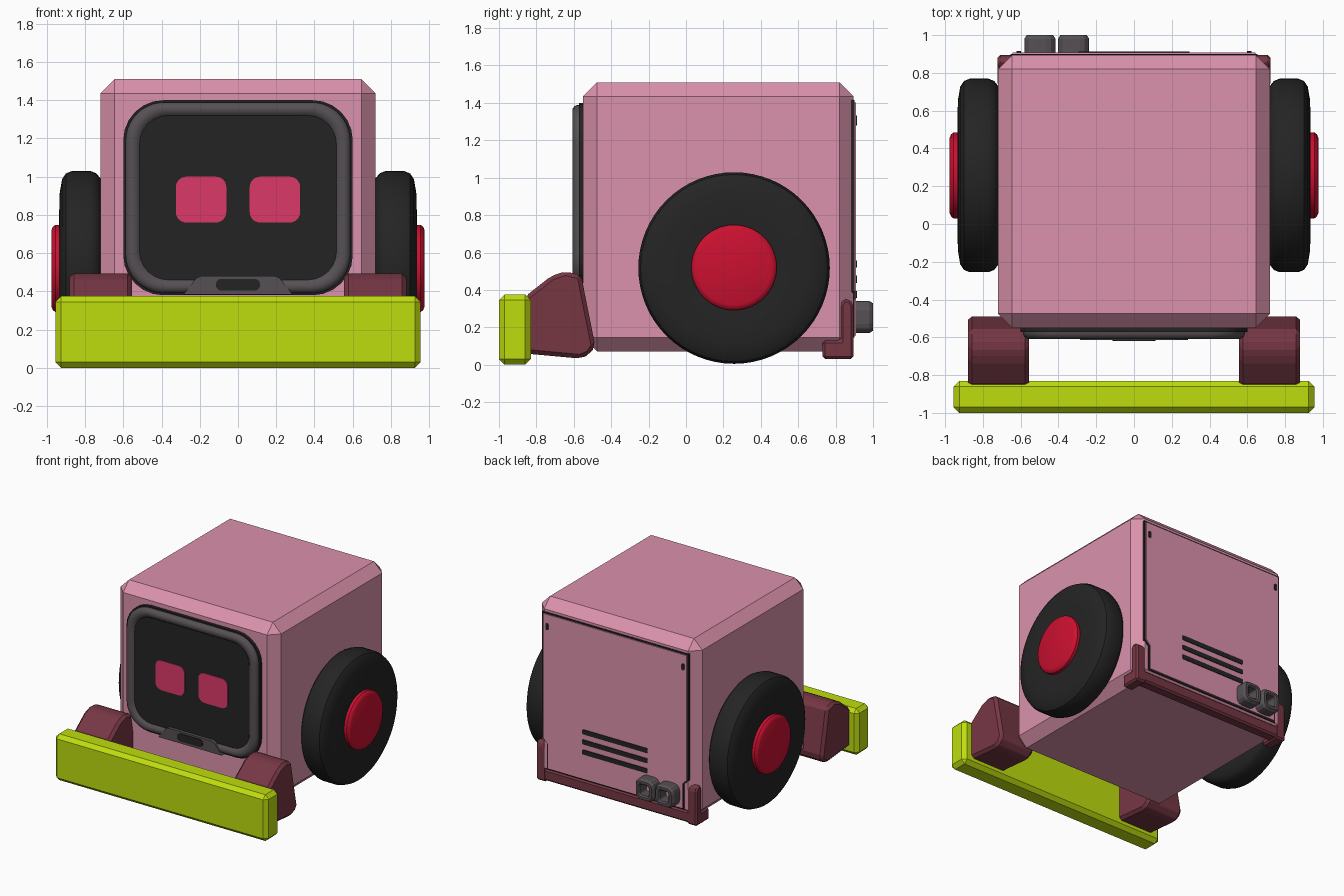
import bpy, bmesh, math
from mathutils import Vector

if "Cube" in bpy.data.objects:
    bpy.data.objects.remove(bpy.data.objects["Cube"])


def material(name, rgb):
    m = bpy.data.materials.new(name)
    lin = [(c / 255 / 12.92) if c < 11 else ((c / 255 + 0.055) / 1.055) ** 2.4 for c in rgb]
    m.diffuse_color = (*lin, 1)
    m.use_nodes = True
    m.node_tree.nodes["Principled BSDF"].inputs["Base Color"].default_value = m.diffuse_color
    return m


PINK = material("pink_paint", (219, 146, 172))
BLACK = material("black_rubber", (36, 36, 36))
GREY = material("dark_grey_trim", (86, 80, 84))
MAROON = material("maroon_plastic", (118, 55, 68))
LIME = material("lime_bumper", (191, 221, 15))
RED = material("red_hub", (204, 16, 48))
EYE = material("crimson_eye", (220, 57, 105))


def finish(bm, name, mat, smooth=0):
    bmesh.ops.recalc_face_normals(bm, faces=bm.faces)
    if smooth:
        for f in bm.faces:
            f.smooth = True
        for e in bm.edges:
            e.smooth = e.calc_face_angle(0) < math.radians(smooth)
    me = bpy.data.meshes.new(name)
    bm.to_mesh(me)
    bm.free()
    me.materials.append(mat)
    ob = bpy.data.objects.new(name, me)
    bpy.context.collection.objects.link(ob)
    return ob


def loft(name, loops, mat, ring=False, smooth=0):
    """Skin a list of point loops; cap the ends or join them into a ring."""
    bm = bmesh.new()
    vs = [[bm.verts.new(p) for p in lp] for lp in loops]
    n = len(vs[0])
    pairs = list(zip(vs, vs[1:])) + ([(vs[-1], vs[0])] if ring else [])
    for a, b in pairs:
        for i in range(n):
            j = (i + 1) % n
            bm.faces.new((a[i], a[j], b[j], b[i]))
    if not ring:
        bm.faces.new(vs[0])
        bm.faces.new(vs[-1])
    return finish(bm, name, mat, smooth)


def rounded(cx, cz, hw, hh, r, y, seg=6):
    """Rounded rectangle facing along y."""
    pts = []
    for k, (sx, sz) in enumerate([(1, 1), (-1, 1), (-1, -1), (1, -1)]):
        for i in range(seg + 1):
            a = math.pi / 2 * (k + i / seg)
            pts.append(Vector((cx + sx * (hw - r) + r * math.cos(a), y,
                               cz + sz * (hh - r) + r * math.sin(a))))
    return pts


def plate(name, cx, cz, hw, hh, r, y0, y1, mat):
    return loft(name, [rounded(cx, cz, hw, hh, r, y) for y in (y0, y1)], mat)


def prism(name, pts, a, b, axis, mat, bevel=0):
    """Extrude a 2D outline along x (points are y,z) or y (points are x,z)."""
    bm = bmesh.new()
    def place(p, d):
        return (d, p[0], p[1]) if axis == 'x' else (p[0], d, p[1])
    lo = [bm.verts.new(place(p, a)) for p in pts]
    hi = [bm.verts.new(place(p, b)) for p in pts]
    for i in range(len(pts)):
        j = (i + 1) % len(pts)
        bm.faces.new((lo[i], lo[j], hi[j], hi[i]))
    bm.faces.new(lo)
    bm.faces.new(hi)
    bmesh.ops.recalc_face_normals(bm, faces=bm.faces)
    if bevel:
        bmesh.ops.bevel(bm, geom=bm.edges[:], offset=bevel, segments=1,
                        profile=0.5, affect='EDGES', clamp_overlap=True)
    return finish(bm, name, mat)


def box(name, x0, x1, y0, y1, z0, z1, mat, bevel=0):
    return prism(name, [(y0, z0), (y1, z0), (y1, z1), (y0, z1)], x0, x1, 'x', mat, bevel)


def lathe(name, profile, side, cy, cz, mat, n=64):
    """Spin (x, radius) points about an axle along x."""
    loops = [[(side * x, cy + r * math.cos(2 * math.pi * i / n),
               cz + r * math.sin(2 * math.pi * i / n)) for i in range(n)]
             for x, r in profile]
    return loft(name, loops, mat, smooth=32)


def mirrored(half):
    return half + [(-x, z) for x, z in reversed(half)]


# Chamfered cube body
box("body", -0.72, 0.72, -0.55, 0.895, 0.07, 1.51, PINK, 0.075)

# Face: black backing, rounded grey frame, black screen, eyes
CZ, HW, HH = 0.89, 0.60, 0.51
plate("face_backing", 0, CZ, HW, HH, 0.21, -0.54, -0.572, BLACK)
frame = [(0.012, -0.56), (0.012, -0.582), (0.02, -0.598), (0.037, -0.608),
         (0.055, -0.608), (0.073, -0.602), (0.088, -0.586), (0.088, -0.56)]
loft("face_frame", [rounded(0, CZ, HW - d, HH - d * 0.95, 0.21 - d * 0.7, y, 10)
                    for d, y in frame], GREY, ring=True, smooth=40)
plate("screen", 0, CZ, HW - 0.085, HH - 0.08, 0.15, -0.565, -0.59, BLACK)
for s, side in ((-1, "left"), (1, "right")):
    plate(side + "_eye", s * 0.193, 0.88, 0.132, 0.12, 0.055, -0.589, -0.596, EYE)

# Chin tab with slot
prism("chin_tab", mirrored([(0.285, 0.385), (0.23, 0.455), (0.215, 0.472), (0.19, 0.48)]),
      -0.57, -0.615, 'y', GREY)
plate("chin_slot", 0, 0.435, 0.115, 0.031, 0.028, -0.614, -0.62, BLACK)

# Front bumper
box("front_bumper", -0.955, 0.955, -1.0, -0.83, 0.0, 0.375, LIME, 0.03)

arm = [(-0.86, 0.365), (-0.72, 0.475), (-0.645, 0.50), (-0.56, 0.478),
       (-0.545, 0.40), (-0.485, 0.10), (-0.515, 0.055), (-0.565, 0.033), (-0.86, 0.06)]
bracket = [(0.73, 0.03), (0.895, 0.03), (0.895, 0.32), (0.875, 0.35),
           (0.84, 0.35), (0.826, 0.32), (0.826, 0.13), (0.73, 0.13)]
tyre = [(0.70, 0.40), (0.72, 0.475), (0.74, 0.50), (0.77, 0.512), (0.87, 0.512),
        (0.90, 0.50), (0.92, 0.47), (0.932, 0.40), (0.935, 0.30), (0.93, 0.20)]
hub = [(0.90, 0.228), (0.955, 0.228), (0.968, 0.218), (0.976, 0.20)]
for s, side in ((-1, "left"), (1, "right")):
    # Bumper arms, wheels and rear corner brackets
    prism(side + "_bumper_arm", arm, s * 0.555, s * 0.88, 'x', MAROON, 0.022)
    lathe(side + "_tyre", tyre, s, 0.257, 0.517, BLACK)
    lathe(side + "_hub", hub, s, 0.257, 0.52, RED)
    prism(side + "_rear_bracket", bracket, s * 0.63, s * 0.722, 'x', MAROON, 0.014)
    # Hinge marks at the top of the rear panel
    plate(side + "_hinge_mark", s * 0.61, 1.305, 0.012, 0.027, 0.011, 0.908, 0.915, BLACK)

# Rear bumper bar
box("rear_bar", -0.66, 0.66, 0.80, 0.893, 0.04, 0.135, MAROON, 0.014)

# Rear panel with a dark seam around it
prism("rear_seam", mirrored([(0.655, 1.415), (0.655, 0.39), (0.615, 0.35), (0.615, 0.145)]),
      0.88, 0.901, 'y', BLACK)
prism("rear_panel", mirrored([(0.643, 1.403), (0.643, 0.395), (0.603, 0.355), (0.603, 0.157)]),
      0.89, 0.909, 'y', PINK)

# Vents
for i in range(3):
    plate("vent_%d" % (i + 1), 0, 0.375 + 0.082 * i, 0.293, 0.019, 0.01, 0.908, 0.914, BLACK)

# Hollow square exhausts
for i, cx in enumerate((-0.498, -0.32)):
    tube = [(0.083, 0.05, 0.90), (0.083, 0.05, 0.98), (0.07, 0.04, 1.0),
            (0.05, 0.025, 1.0), (0.04, 0.02, 0.99), (0.04, 0.02, 0.90)]
    loft("exhaust_%d" % (i + 1), [rounded(cx, 0.255, h, h + 0.003, r, y, 3)
                                  for h, r, y in tube], GREY, ring=True)
